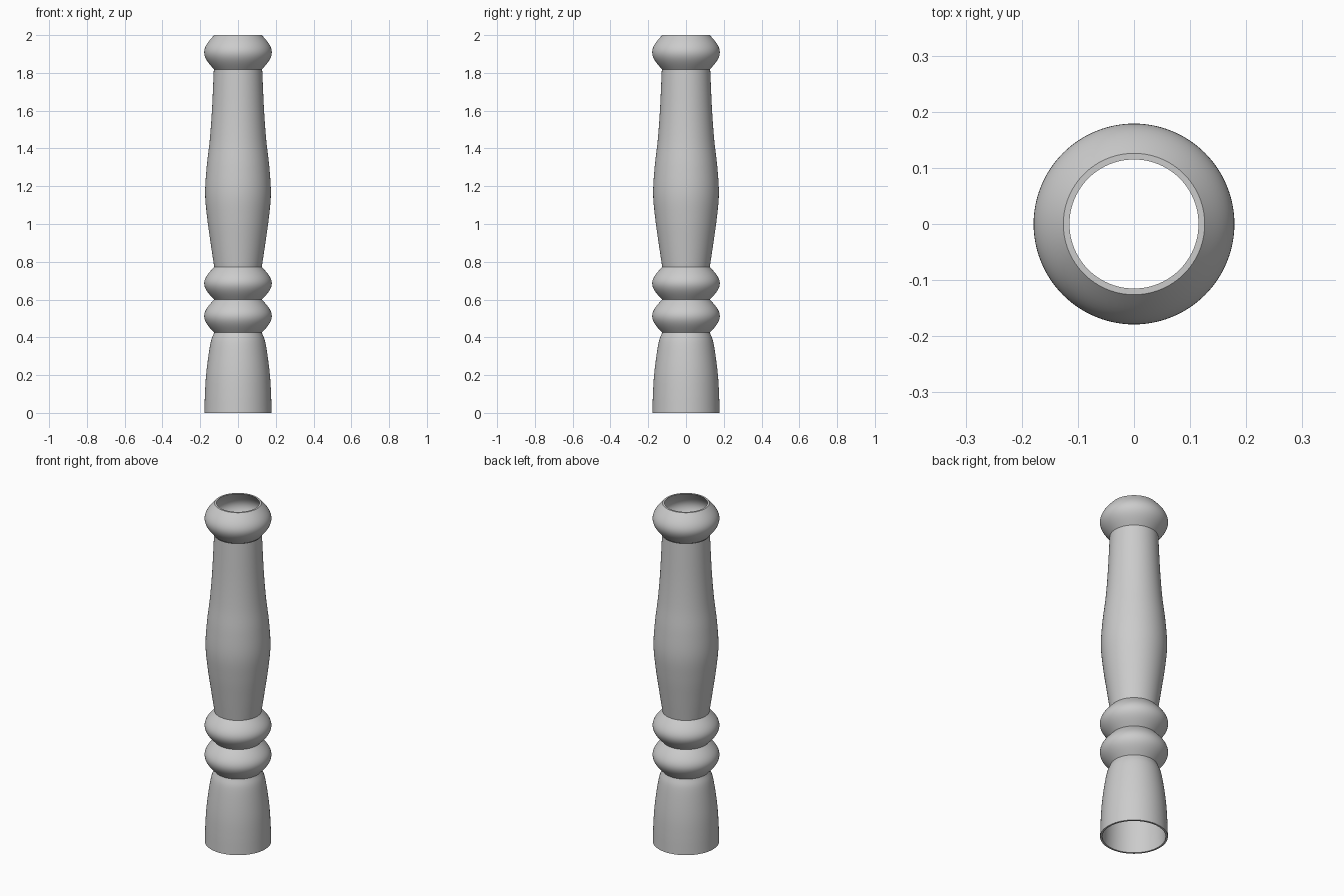
import bpy
import bmesh
from math import cos, sin, pi, radians

cube = bpy.data.objects.get("Cube")
if cube:
    bpy.data.objects.remove(cube, do_unlink=True)

SEGMENTS = 96
WALL = 0.011
NECK = 0.126
BULGE = 0.179

grey = bpy.data.materials.new("plain_grey")
grey.use_nodes = True
colour = (0.6, 0.6, 0.6, 1)
grey.diffuse_color = colour
grey.node_tree.nodes["Principled BSDF"].inputs["Base Color"].default_value = colour


def smooth_curve(points, steps=6):
    """Catmull-Rom curve through (radius, height) points."""
    first = tuple(2 * a - b for a, b in zip(points[0], points[1]))
    last = tuple(2 * a - b for a, b in zip(points[-1], points[-2]))
    pts = [first, *points, last]
    curve = []
    for p0, p1, p2, p3 in zip(pts, pts[1:], pts[2:], pts[3:]):
        for i in range(steps):
            t = i / steps
            curve.append(tuple(
                b + t * (c - a) / 2
                + t * t * (2 * a - 5 * b + 4 * c - d) / 2
                + t ** 3 * (3 * (b - c) + d - a) / 2
                for a, b, c, d in zip(p0, p1, p2, p3)))
    return curve + [points[-1]]


def bead_curve(low, high, steps=20):
    """Rounded bulge between two narrow necks."""
    return [(NECK + (BULGE - NECK) * sin(pi * i / steps),
             low + (high - low) * i / steps) for i in range(steps + 1)]


def turned_part(name, outer, rim_low=False, rim_high=False):
    """Lathe a thin hollow wall, closing it only at an exposed rim."""
    bm = bmesh.new()

    def rings(profile):
        return [[bm.verts.new((r * cos(2 * pi * k / SEGMENTS),
                               r * sin(2 * pi * k / SEGMENTS), z))
                 for k in range(SEGMENTS)] for r, z in profile]

    def bridge(a, b):
        for k in range(SEGMENTS):
            n = (k + 1) % SEGMENTS
            bm.faces.new((a[k], a[n], b[n], b[k]))

    skin = rings(outer)
    lining = rings([(r - WALL, z) for r, z in outer])
    for a, b in zip(skin, skin[1:]):
        bridge(a, b)
    for a, b in zip(lining, lining[1:]):
        bridge(b, a)
    if rim_low:
        bridge(lining[0], skin[0])
    if rim_high:
        bridge(skin[-1], lining[-1])

    mesh = bpy.data.meshes.new(name)
    bm.to_mesh(mesh)
    bm.free()
    mesh.materials.append(grey)
    obj = bpy.data.objects.new(name, mesh)
    bpy.context.collection.objects.link(obj)
    bpy.ops.object.select_all(action="DESELECT")
    obj.select_set(True)
    bpy.context.view_layer.objects.active = obj
    bpy.ops.object.shade_smooth_by_angle(angle=radians(35))


# Flared foot
turned_part("foot", smooth_curve([
    (0.178, 0), (0.175, 0.1), (0.169, 0.2), (0.157, 0.3),
    (0.143, 0.38), (NECK, 0.425)]), rim_low=True)

# Twin beads above the foot
turned_part("lower_bead", bead_curve(0.425, 0.6))
turned_part("upper_bead", bead_curve(0.6, 0.772))

# Swelling shaft
turned_part("shaft", smooth_curve([
    (NECK, 0.772), (0.145, 0.9), (0.163, 1.03), (0.174, 1.16),
    (0.166, 1.3), (0.15, 1.44), (0.138, 1.6), (NECK + 0.002, 1.818)]))

# Open crowning bead
turned_part("top_bead", bead_curve(1.818, 2), rim_high=True)
